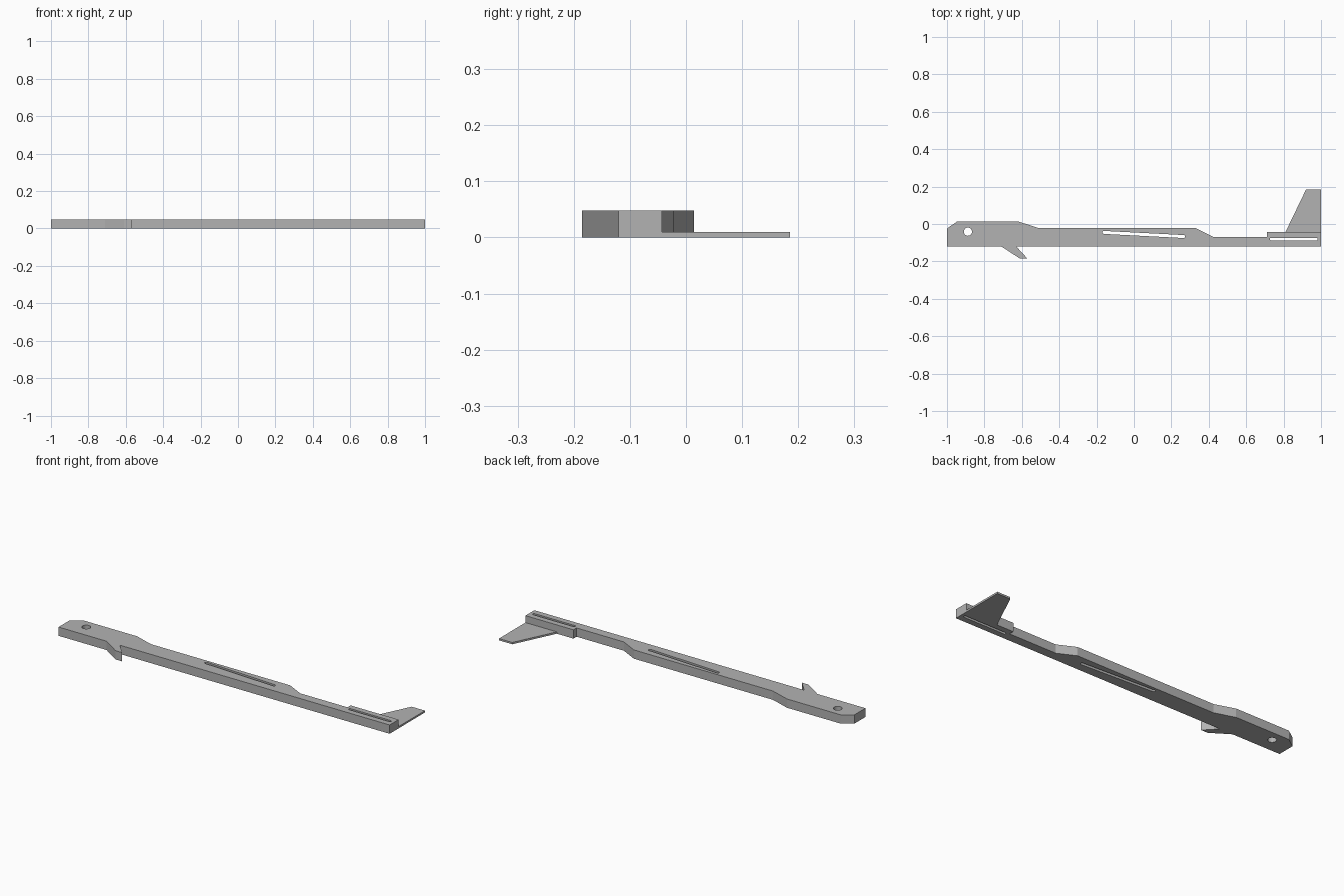
import bpy
import bmesh
from math import cos, sin, pi, atan2

cube = bpy.data.objects.get("Cube")
if cube:
    bpy.data.objects.remove(cube, do_unlink=True)

HEIGHT = 0.048
FIN_HEIGHT = 0.01

grey = bpy.data.materials.new("plain grey")
grey.use_nodes = True
colour = (0.45, 0.45, 0.45, 1)
grey.diffuse_color = colour
grey.node_tree.nodes["Principled BSDF"].inputs["Base Color"].default_value = colour


def arc(x, y, r, start, sweep, steps):
    return [(x + r * cos(start + sweep * i / steps),
             y + r * sin(start + sweep * i / steps)) for i in range(steps + 1)]


def slot(a, b, r):
    """Long hole with round ends, running from a to b."""
    ang = atan2(b[1] - a[1], b[0] - a[0])
    return arc(*a, r, ang + pi / 2, pi, 8) + arc(*b, r, ang - pi / 2, pi, 8)


def plate(name, loops, height):
    """Extrude a flat outline, with any inner loops left as holes."""
    curve = bpy.data.curves.new(name + "_profile", 'CURVE')
    curve.dimensions = '2D'
    curve.fill_mode = 'BOTH'
    curve.extrude = height / 2
    for pts in loops:
        spline = curve.splines.new('POLY')
        spline.points.add(len(pts) - 1)
        for p, (x, y) in zip(spline.points, pts):
            p.co = (x, y, 0, 1)
        spline.use_cyclic_u = True
    temp = bpy.data.objects.new(name + "_profile", curve)
    bpy.context.collection.objects.link(temp)
    deps = bpy.context.evaluated_depsgraph_get()
    mesh = bpy.data.meshes.new_from_object(temp.evaluated_get(deps))
    bpy.data.objects.remove(temp, do_unlink=True)

    # Weld the caps to the walls and rest the plate on the ground
    bm = bmesh.new()
    bm.from_mesh(mesh)
    bmesh.ops.remove_doubles(bm, verts=bm.verts, dist=0.0002)
    bmesh.ops.translate(bm, verts=bm.verts, vec=(0, 0, height / 2))
    bmesh.ops.recalc_face_normals(bm, faces=bm.faces)
    for f in bm.faces:
        f.smooth = False
        f.material_index = 0
    bm.to_mesh(mesh)
    bm.free()
    mesh.name = name
    mesh.materials.clear()
    mesh.materials.append(grey)
    obj = bpy.data.objects.new(name, mesh)
    bpy.context.collection.objects.link(obj)
    return obj


# Long bar with its hook, stepped back edge and raised tail block
outline = [
    (-1, -0.12), (-0.71, -0.12), (-0.61, -0.185), (-0.57, -0.185),
    (-0.63, -0.12), (1, -0.12), (1, -0.043), (0.71, -0.043),
    (0.71, -0.07), (0.425, -0.07), (0.33, -0.022), (-0.51, -0.022),
    (-0.62, 0.014), (-0.945, 0.014), (-1, -0.024),
]
pivot_hole = arc(-0.888, -0.041, 0.022, 0, 2 * pi, 24)[:-1]
middle_slot = slot((-0.16, -0.045), (0.265, -0.067), 0.008)
tail_slot = slot((0.733, -0.081), (0.975, -0.081), 0.007)
plate("long_bar", [outline, pivot_hole, middle_slot, tail_slot], HEIGHT)

# Thin fin at the tail
plate("tail_fin", [[(0.81, -0.043), (1, -0.043), (1, 0.185), (0.92, 0.185)]],
      FIN_HEIGHT)
